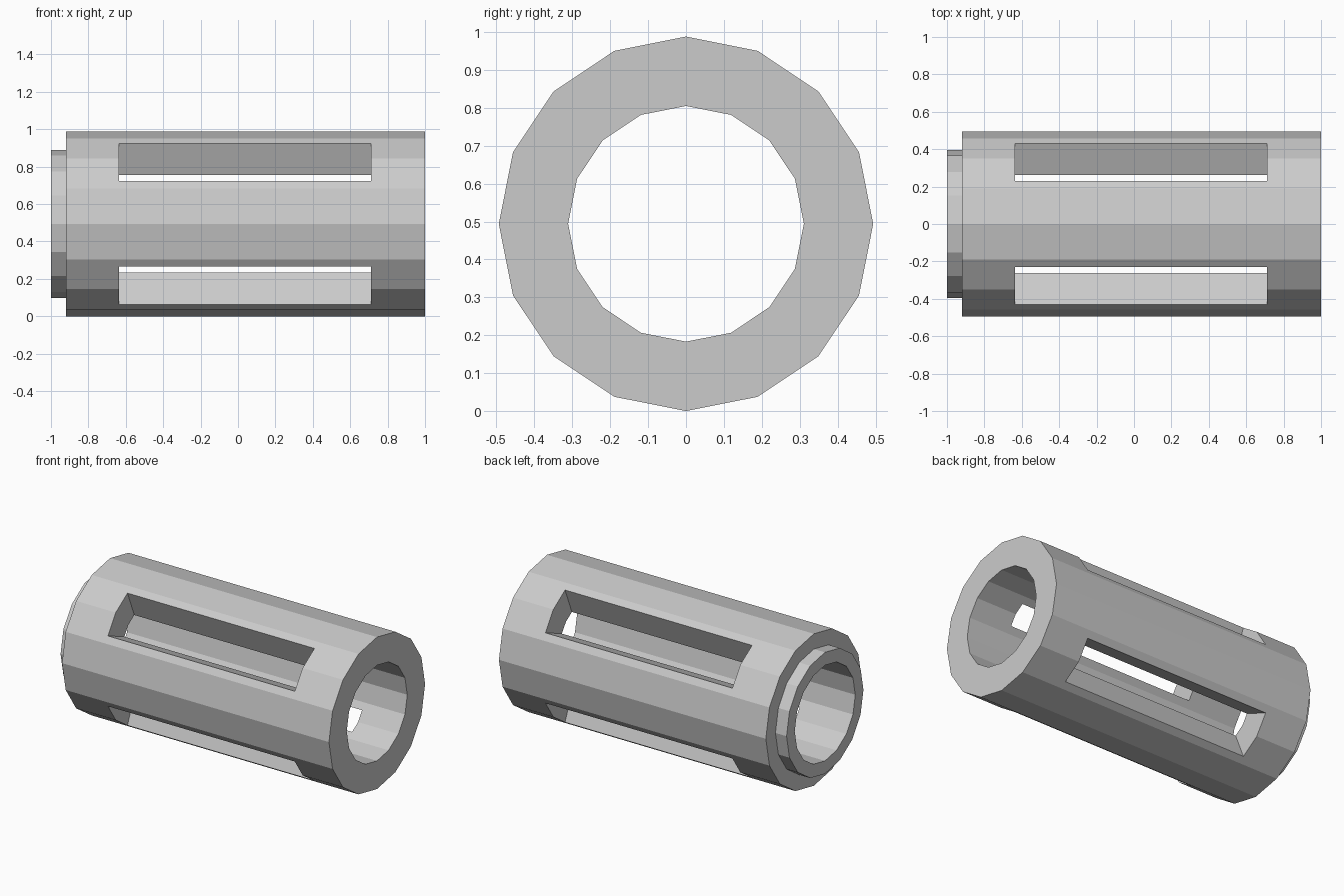
import bpy, bmesh
from math import sin, cos, pi, radians, tan

cube = bpy.data.objects.get("Cube")
if cube:
    bpy.data.objects.remove(cube, do_unlink=True)

SIDES = 16
R_BODY, R_LIP, R_BORE = 0.494, 0.395, 0.311
X_LIP, X_SHOULDER, X_END = -1.0, -0.92, 1.0
SLOT_X = (-0.635, 0.71)

grey = bpy.data.materials.new("plain grey")
grey.use_nodes = True
colour = (0.6, 0.6, 0.6, 1)
grey.diffuse_color = colour
grey.node_tree.nodes["Principled BSDF"].inputs["Base Color"].default_value = colour


def make_object(name, bm):
    bmesh.ops.recalc_face_normals(bm, faces=bm.faces)
    mesh = bpy.data.meshes.new(name)
    bm.to_mesh(mesh)
    bm.free()
    mesh.materials.append(grey)
    obj = bpy.data.objects.new(name, mesh)
    bpy.context.collection.objects.link(obj)
    obj.location.z = R_BODY
    return obj


# Slotted sleeve: closed profile of (x, radius) revolved around the x axis
profile = [(X_LIP, R_BORE), (X_LIP, R_LIP), (X_SHOULDER, R_LIP),
           (X_SHOULDER, R_BODY), (X_END, R_BODY), (X_END, R_BORE)]
bm = bmesh.new()
rings = []
for x, r in profile:
    angles = [2 * pi * i / SIDES for i in range(SIDES)]
    rings.append([bm.verts.new((x, r * cos(a), r * sin(a))) for a in angles])
for k, ring in enumerate(rings):
    after = rings[(k + 1) % len(rings)]
    for i in range(SIDES):
        j = (i + 1) % SIDES
        bm.faces.new((ring[i], ring[j], after[j], after[i]))
sleeve = make_object("slotted_sleeve", bm)

# Four flared wedges on the diagonals cut the long windows
bm = bmesh.new()
flare = tan(radians(22.5))
apex = 0.122
for quarter in range(4):
    a = pi / 4 + quarter * pi / 2
    ends = []
    for x in SLOT_X:
        section = []
        for d, side in ((0.2, -1), (0.6, -1), (0.6, 1), (0.2, 1)):
            w = side * (d - apex) * flare
            section.append(bm.verts.new(
                (x, d * cos(a) - w * sin(a), d * sin(a) + w * cos(a))))
        ends.append(section)
        bm.faces.new(section)
    for i in range(4):
        j = (i + 1) % 4
        bm.faces.new((ends[0][i], ends[0][j], ends[1][j], ends[1][i]))
cutter = make_object("window_cutter", bm)
cutter.hide_render = True

cut = sleeve.modifiers.new("windows", 'BOOLEAN')
cut.operation = 'DIFFERENCE'
cut.solver = 'EXACT'
cut.object = cutter
bpy.context.view_layer.objects.active = sleeve
sleeve.select_set(True)
bpy.ops.object.modifier_apply(modifier=cut.name)
bpy.data.objects.remove(cutter, do_unlink=True)
